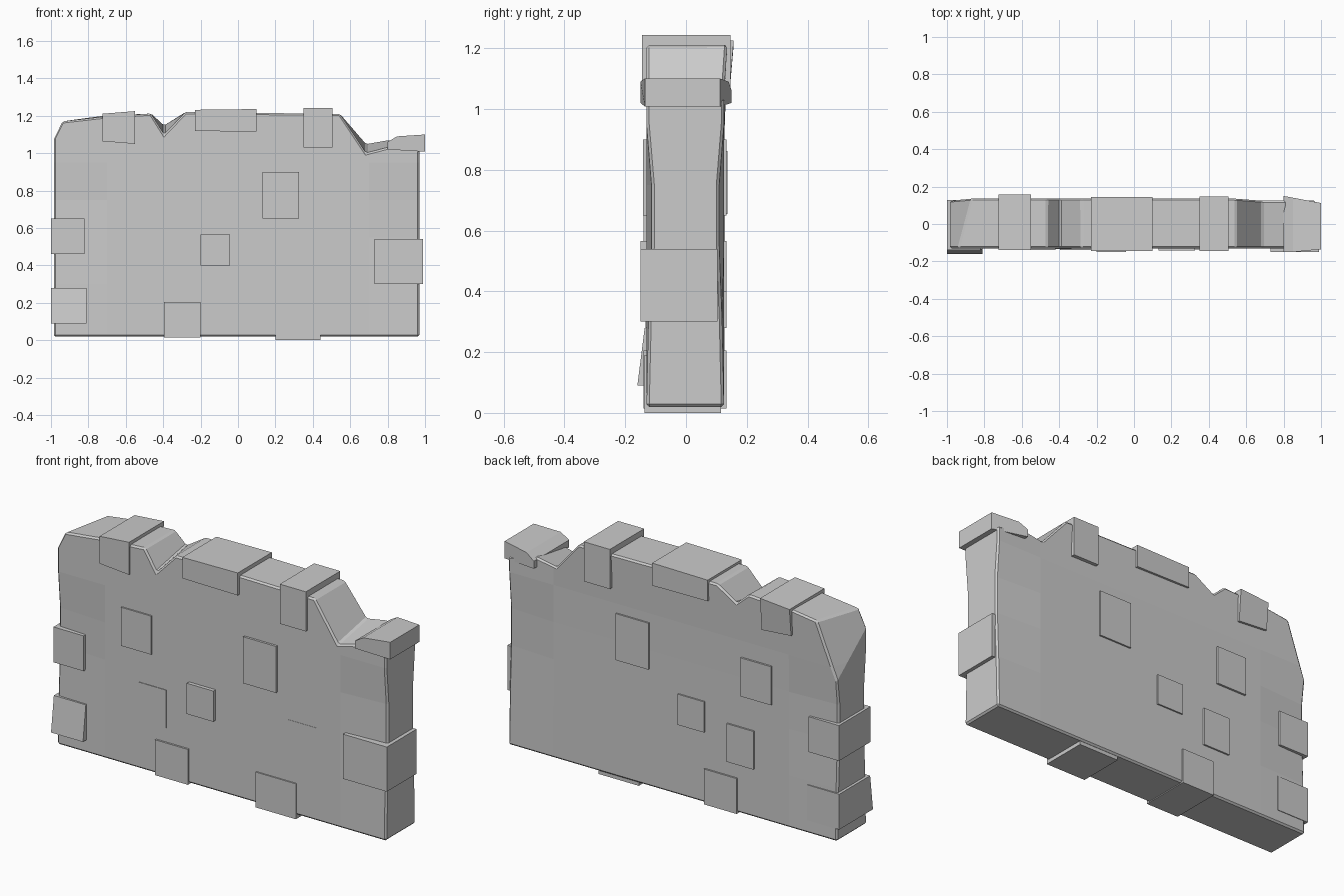
import bpy
import bmesh

if "Cube" in bpy.data.objects:
    bpy.data.objects.remove(bpy.data.objects["Cube"], do_unlink=True)

stone_grey = bpy.data.materials.new("stone grey")
stone_grey.use_nodes = True
colour = (0.6, 0.6, 0.6, 1)
stone_grey.diffuse_color = colour
stone_grey.node_tree.nodes["Principled BSDF"].inputs["Base Color"].default_value = colour


def prism(name, front, back, shape=None):
    """Solid between two matching outlines of (x, y, z) points."""
    bm = bmesh.new()
    f = [bm.verts.new(p) for p in front]
    b = [bm.verts.new(p) for p in back]
    n = len(f)
    bm.faces.new(f)
    bm.faces.new(b[::-1])
    for i in range(n):
        j = (i + 1) % n
        bm.faces.new((f[i], b[i], b[j], f[j]))
    if shape:
        shape(bm)
    bmesh.ops.recalc_face_normals(bm, faces=bm.faces)
    mesh = bpy.data.meshes.new(name)
    bm.to_mesh(mesh)
    bm.free()
    mesh.materials.append(stone_grey)
    obj = bpy.data.objects.new(name, mesh)
    bpy.context.collection.objects.link(obj)
    return obj


def stone(name, x, z, y, lean=0, drop=0, flare=0):
    """Block through the wall; lean moves the front foot out, drop lowers
    the top left corner, flare widens the back towards the top."""
    outline = [(x[0], z[0] + drop), (x[1], z[0]), (x[1], z[1]), (x[0], z[1] - drop)]
    front = [(px, y[0] - (lean if i < 2 else 0), pz) for i, (px, pz) in enumerate(outline)]
    back = [(px, y[1] + (flare if i > 1 else 0), pz) for i, (px, pz) in enumerate(outline)]
    return prism(name, front, back)


def pinch_ends(bm):
    """Narrow both ends of the wall around mid height."""
    cuts = [((0, 0, h), (0, 0, 1)) for h in (0.3, 0.55, 0.75, 0.95)]
    cuts += [((s, 0, 0), (1, 0, 0)) for s in (-0.7, 0.7)]
    for co, no in cuts:
        bmesh.ops.bisect_plane(bm, geom=bm.verts[:] + bm.edges[:] + bm.faces[:],
                               plane_co=co, plane_no=no)
    for v in bm.verts:
        if abs(v.co.x) > 0.9 and 0.1 < v.co.z < 0.85:
            v.co.y *= 0.87 if v.co.z > 0.5 else 0.95


# Broken wall slab: x and z on the front, then x and z on the back
outline = [
    (-0.985, 0.02, -0.985, 0.02), (0.97, 0.02, 0.97, 0.02),
    (0.97, 1.03, 0.97, 1.03), (0.80, 1.03, 0.80, 1.07),
    (0.685, 1.0, 0.685, 1.05), (0.545, 1.21, 0.545, 1.21),
    (-0.28, 1.22, -0.28, 1.22), (-0.395, 1.10, -0.395, 1.15),
    (-0.465, 1.212, -0.465, 1.212), (-0.72, 1.195, -0.72, 1.2),
    (-0.94, 1.17, -0.87, 1.18), (-0.985, 1.08, -0.985, 0.88),
]
wall = prism("wall_slab",
             [(p[0], -0.13, p[1]) for p in outline],
             [(p[2], 0.136 if p[3] > 1.1 else 0.125, p[3]) for p in outline],
             pinch_ends)
bevel = wall.modifiers.new("worn edges", "BEVEL")
bevel.width = 0.009
bevel.segments = 1
bevel.limit_method = "ANGLE"
bevel.angle_limit = 0.5

# Stones capping the top
stone("top_stone_right", (-0.725, -0.55), (1.05, 1.225), (-0.14, 0.143), drop=0.014, flare=0.014)
stone("top_stone_middle", (-0.23, 0.10), (1.115, 1.236), (-0.145, 0.145), drop=0.004)
stone("top_stone_left", (0.35, 0.505), (1.03, 1.243), (-0.145, 0.147))

# Tapered stone at the broken corner
corner = [(0.80, 1.02), (1.0, 1.008), (1.0, 1.10), (0.85, 1.09), (0.80, 1.06)]
prism("corner_stone",
      [(x, -0.15 + (0.015 if x > 0.9 else 0), z) for x, z in corner],
      [(x, 0.15 - (x - 0.80) * 0.19, z) for x, z in corner])

# Stones at both ends
stone("left_end_stone", (0.73, 0.99), (0.30, 0.54), (-0.15, 0.103))
stone("right_end_stone_upper", (-1.0, -0.82), (0.46, 0.65), (-0.14, 0.129))
stone("right_end_stone_lower", (-1.0, -0.81), (0.09, 0.28), (-0.136, 0.127), lean=0.024)

# Stones showing through the faces
stone("face_stone_large", (0.13, 0.325), (0.65, 0.90), (-0.142, 0.134))
stone("face_stone_right", (-0.60, -0.42), (0.655, 0.862), (-0.138, 0.136))
stone("face_stone_middle", (-0.20, -0.042), (0.40, 0.565), (-0.15, 0.133))
stone("face_stone_low_right", (-0.495, -0.335), (0.28, 0.485), (-0.133, 0.134))
stone("face_stone_low_left", (0.39, 0.555), (0.35, 0.52), (-0.1315, 0.12))

# Stones along the foot
stone("foot_stone_right", (-0.395, -0.20), (0.015, 0.205), (-0.14, 0.134))
stone("foot_stone_left", (0.20, 0.44), (0.0, 0.19), (-0.137, 0.115))
